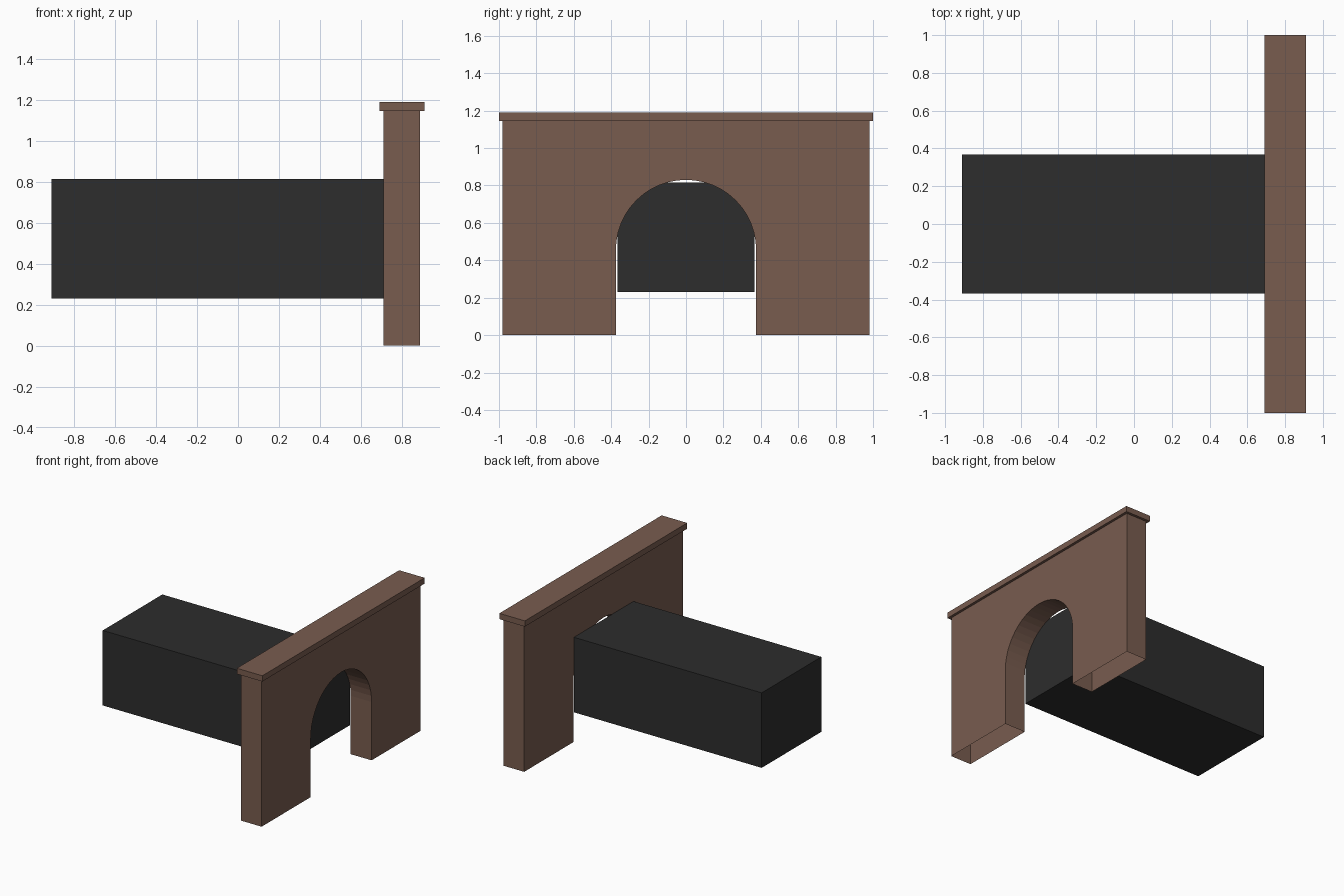
import bpy, bmesh, math

cube = bpy.data.objects.get("Cube")
if cube:
    bpy.data.objects.remove(cube, do_unlink=True)


def material(name, rgb):
    m = bpy.data.materials.new(name)
    m.use_nodes = True
    colour = (*rgb, 1)
    m.diffuse_color = colour
    m.node_tree.nodes["Principled BSDF"].inputs["Base Color"].default_value = colour
    return m


def finish(name, bm, mat):
    bmesh.ops.recalc_face_normals(bm, faces=bm.faces)
    mesh = bpy.data.meshes.new(name)
    bm.to_mesh(mesh)
    bm.free()
    mesh.materials.append(mat)
    obj = bpy.data.objects.new(name, mesh)
    bpy.context.collection.objects.link(obj)
    return obj


def box(name, low, high, mat, open_bottom=False):
    bm = bmesh.new()
    bmesh.ops.create_cube(bm, size=1)
    for v in bm.verts:
        v.co = [h if c > 0 else l for c, l, h in zip(v.co, low, high)]
    if open_bottom:
        bottom = [f for f in bm.faces if all(v.co.z == low[2] for v in f.verts)]
        bmesh.ops.delete(bm, geom=bottom, context='FACES_ONLY')
    return finish(name, bm, mat)


brown = material("brown stone", (0.19, 0.107, 0.078))
black = material("tunnel black", (0.026, 0.026, 0.026))

BACK, FRONT = 0.71, 0.89
HALF, TOP = 0.98, 1.145
RADIUS, SPRING, STEPS = 0.375, 0.455, 24

# Portal wall: arched outline pushed through its thickness, hollow underneath
bm = bmesh.new()
arch = [(RADIUS * math.cos(math.pi * i / STEPS),
         SPRING + RADIUS * math.sin(math.pi * i / STEPS)) for i in range(STEPS + 1)]
outline = [(-HALF, 0), (-HALF, TOP), (HALF, TOP), (HALF, 0), (RADIUS, 0)]
outline += arch + [(-RADIUS, 0)]
face = bm.faces.new([bm.verts.new((BACK, y, z)) for y, z in outline])
pushed = bmesh.ops.extrude_face_region(bm, geom=[face], use_keep_orig=True)["geom"]
for v in pushed:
    if isinstance(v, bmesh.types.BMVert):
        v.co.x = FRONT
bmesh.ops.recalc_face_normals(bm, faces=bm.faces)
feet = [f for f in bm.faces if all(v.co.z == 0 for v in f.verts)]
bmesh.ops.delete(bm, geom=feet, context='FACES_ONLY')
finish("portal_wall", bm, brown)

# Coping slab along the top of the wall
box("coping", (0.69, -1, TOP), (0.91, 1, 1.19), brown)

# Dark tunnel body behind the arch, open underneath
box("tunnel_body", (-0.91, -0.367, 0.23), (BACK, 0.367, 0.815), black, open_bottom=True)
